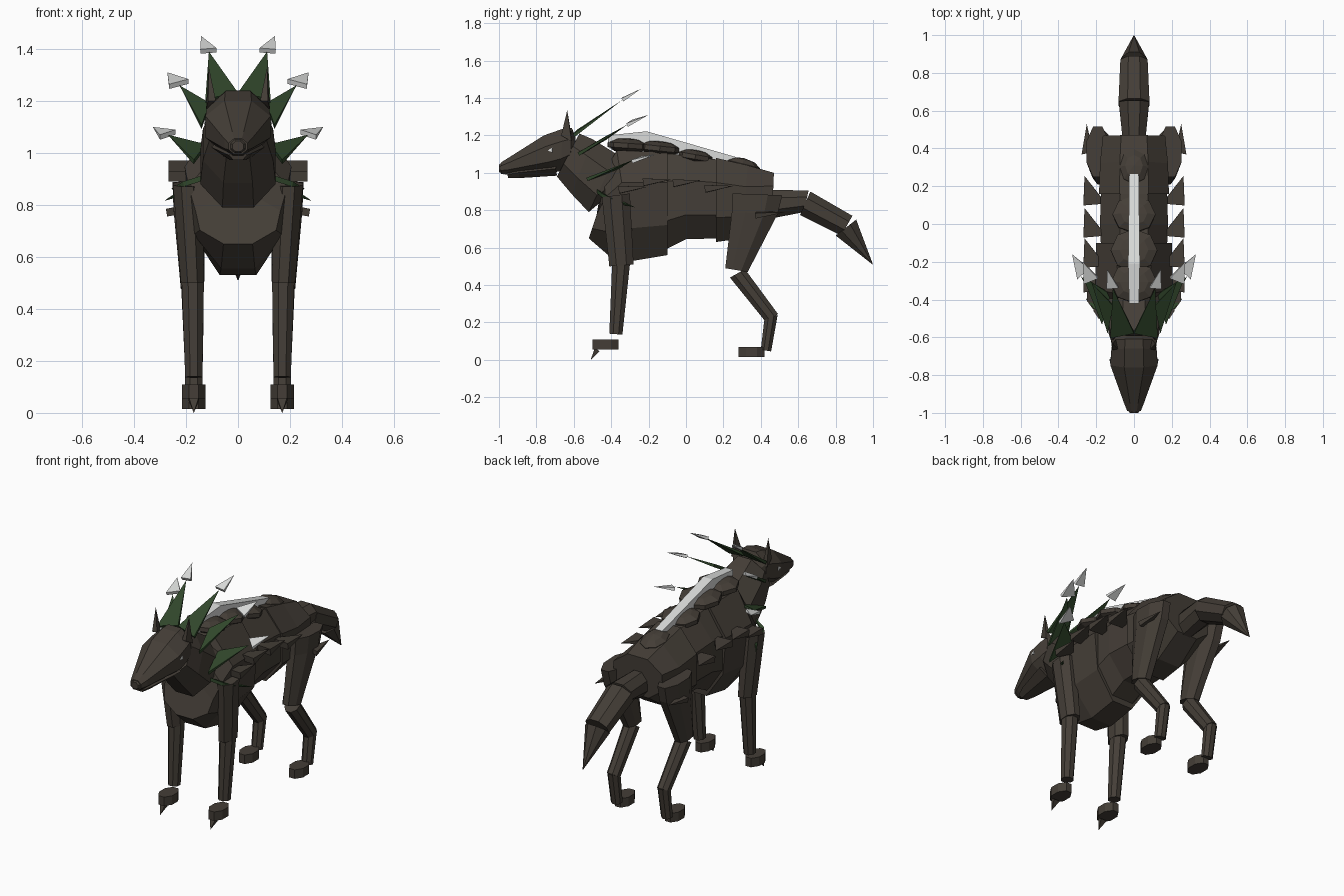
import bpy, bmesh, math
from mathutils import Vector as V


def material(name, rgb):
    m = bpy.data.materials.new(name)
    m.diffuse_color = (*rgb, 1)
    return m


HIDE = material("dark_brown_hide", (0.058, 0.048, 0.038))
GREEN = material("deep_green", (0.030, 0.062, 0.024))
BONE = material("pale_bone", (0.70, 0.71, 0.70))


def finish(name, bm, mat, mirror=False):
    bmesh.ops.recalc_face_normals(bm, faces=bm.faces)
    me = bpy.data.meshes.new(name)
    bm.to_mesh(me)
    bm.free()
    me.materials.append(mat)
    ob = bpy.data.objects.new(name, me)
    bpy.context.collection.objects.link(ob)
    if mirror:
        ob.modifiers.new("mirror", "MIRROR").use_mirror_merge = False
    return ob


def loft(name, sections, n=8, mat=HIDE, mirror=False, taper=0.0):
    """Section = (y1, z1, y2, z2, half_width, x): opposite edge points of a ring."""
    bm = bmesh.new()
    k = 1 / math.cos(math.pi / n)
    rings = []
    for y1, z1, y2, z2, w, x in sections:
        c, h = V((x, (y1 + y2) / 2, (z1 + z2) / 2)), V((0, (y1 - y2) / 2, (z1 - z2) / 2))
        ring = []
        for i in range(n):
            a = math.tau * (i + 0.5) / n
            wide = w * k * math.sin(a) * (1 + taper * math.cos(a))
            ring.append(bm.verts.new(c + h * math.cos(a) * k + V((wide, 0, 0))))
        rings.append(ring)
    for r, s in zip(rings, rings[1:]):
        for i in range(n):
            j = (i + 1) % n
            bm.faces.new((r[i], r[j], s[j], s[i]))
    bm.faces.new(rings[0])
    bm.faces.new(rings[-1])
    return finish(name, bm, mat, mirror)


def blade(name, a, b, tip, thick, mat=HIDE, mirror=True):
    """Flat wedge from base edge a-b to a point."""
    a, b, tip = V(a), V(b), V(tip)
    nrm = (b - a).cross(tip - a).normalized() * thick / 2
    bm = bmesh.new()
    p, q, r, s, t = [bm.verts.new(c) for c in (a + nrm, b + nrm, b - nrm, a - nrm, tip)]
    bm.faces.new((p, q, r, s))
    for e, f in ((p, q), (q, r), (r, s), (s, p)):
        bm.faces.new((e, f, t))
    return finish(name, bm, mat, mirror)


# Torso
loft("chest", [(-0.46, 0.83, -0.52, 0.65, 0.155, 0), (-0.44, 1.0, -0.41, 0.555, 0.18, 0),
               (-0.37, 1.12, -0.28, 0.53, 0.195, 0), (-0.10, 1.11, -0.10, 0.56, 0.19, 0)], taper=0.14)
loft("abdomen", [(-0.12, 1.11, -0.12, 0.585, 0.175, 0), (0.0, 1.09, 0.0, 0.645, 0.18, 0),
                 (0.18, 1.07, 0.18, 0.65, 0.175, 0)])
loft("rump", [(0.16, 1.08, 0.16, 0.63, 0.185, 0), (0.33, 1.04, 0.30, 0.65, 0.18, 0),
              (0.47, 1.0, 0.46, 0.76, 0.165, 0)])

# Neck and head
loft("neck", [(-0.57, 1.21, -0.69, 0.98, 0.11, 0), (-0.50, 1.18, -0.61, 0.885, 0.135, 0),
              (-0.37, 1.10, -0.52, 0.79, 0.145, 0), (-0.28, 1.08, -0.39, 0.90, 0.14, 0)])
loft("head", [(-0.99, 1.055, -0.99, 0.995, 0.036, 0), (-0.95, 1.08, -0.95, 0.99, 0.052, 0),
              (-0.76, 1.20, -0.72, 1.0, 0.125, 0), (-0.66, 1.235, -0.67, 1.01, 0.12, 0),
              (-0.61, 1.24, -0.62, 1.04, 0.112, 0), (-0.59, 1.19, -0.60, 1.08, 0.09, 0)])
loft("jaw", [(-0.96, 1.01, -0.95, 0.972, 0.03, 0), (-0.90, 1.03, -0.89, 0.972, 0.05, 0),
             (-0.70, 1.06, -0.69, 0.985, 0.09, 0)], 6)
loft("nose", [(-1.0, 1.045, -1.0, 1.005, 0.022, 0), (-0.975, 1.06, -0.975, 0.99, 0.04, 0)])
blade("ear", (0.100, -0.665, 1.20), (0.108, -0.61, 1.17), (0.113, -0.635, 1.335), 0.03)
blade("eye", (0.121, -0.738, 1.12), (0.126, -0.715, 1.11), (0.126, -0.715, 1.135), 0.009, BONE)

# Tail
loft("tail_base", [(0.44, 0.91, 0.45, 0.755, 0.06, 0), (0.655, 0.905, 0.63, 0.79, 0.08, 0)])
loft("tail_middle", [(0.665, 0.90, 0.61, 0.775, 0.082, 0), (0.89, 0.77, 0.83, 0.665, 0.072, 0)])
loft("tail_tip", [(0.91, 0.75, 0.80, 0.665, 0.068, 0), (0.999, 0.512, 0.996, 0.511, 0.002, 0)])

# Front legs
loft("front_upper_leg", [(-0.45, 0.87, -0.30, 0.89, 0.055, 0.195),
                         (-0.41, 0.50, -0.28, 0.51, 0.045, 0.175)], mirror=True)
loft("front_lower_leg", [(-0.395, 0.51, -0.30, 0.51, 0.043, 0.174),
                         (-0.41, 0.14, -0.34, 0.135, 0.033, 0.17)], mirror=True)
# Hind legs
loft("hind_upper_leg", [(0.25, 0.89, 0.515, 0.88, 0.06, 0.192), (0.245, 0.79, 0.49, 0.78, 0.06, 0.188),
                        (0.21, 0.49, 0.33, 0.47, 0.045, 0.175)], mirror=True)
loft("hind_middle_leg", [(0.235, 0.44, 0.315, 0.485, 0.042, 0.175),
                         (0.425, 0.205, 0.492, 0.245, 0.036, 0.17)], mirror=True)
loft("hind_lower_leg", [(0.42, 0.225, 0.49, 0.24, 0.035, 0.17),
                        (0.40, 0.055, 0.455, 0.045, 0.032, 0.17)], mirror=True)

# Paws and claws
for tag, y, z in (("front", -0.36, 0.055), ("hind", 0.42, 0.015)):
    loft(tag + "_paw", [(y - 0.14, z, y, z, 0.045, 0.17),
                        (y - 0.14, z + 0.055, y, z + 0.055, 0.045, 0.17)], mirror=True)
    if tag == "front":
        blade("front_claw", (0.15, y - 0.115, z), (0.19, y - 0.115, z), (0.17, y - 0.15, 0.0), 0.03)

# Mane blades with pale arrowhead tips: base edge, tip, arrow base edge, arrow point
mane = [
    ((0.0, -0.575, 1.225), (0.125, -0.60, 1.20), (0.112, -0.34, 1.39),
     (0.083, -0.335, 1.395), (0.145, -0.34, 1.39), (0.142, -0.24, 1.45)),
    ((0.11, -0.43, 1.185), (0.14, -0.575, 1.10), (0.225, -0.31, 1.26),
     (0.19, -0.285, 1.275), (0.265, -0.315, 1.255), (0.272, -0.20, 1.31)),
    ((0.125, -0.37, 1.025), (0.17, -0.53, 0.965), (0.27, -0.28, 1.07),
     (0.24, -0.235, 1.08), (0.30, -0.29, 1.06), (0.328, -0.16, 1.10)),
]
for a, b, t, ta, tb, tt in mane:
    blade("mane_blade", a, b, t, 0.018, GREEN)
    blade("mane_blade_tip", ta, tb, tt, 0.02, BONE)
blade("shoulder_blade", (0.13, -0.48, 0.905), (0.21, -0.45, 0.88), (0.26, -0.39, 0.86), 0.02, GREEN)
blade("shoulder_blade_lower", (0.20, -0.38, 0.86), (0.23, -0.36, 0.84), (0.285, -0.27, 0.815), 0.02, GREEN)

# Dorsal ridge
loft("dorsal_ridge", [(-0.42, 1.20, -0.41, 1.13, 0.026, 0), (-0.21, 1.222, -0.21, 1.10, 0.031, 0),
                      (0.265, 1.085, 0.25, 1.02, 0.025, 0)], 4, BONE)

# Back scales
for y, z, rx, ry, rz, tilt in ((-0.31, 1.145, 0.13, 0.115, 0.042, -4), (-0.14, 1.13, 0.13, 0.12, 0.042, -6),
                               (0.05, 1.085, 0.12, 0.105, 0.04, -10), (0.30, 1.035, 0.08, 0.10, 0.045, -14)):
    bm = bmesh.new()
    bmesh.ops.create_uvsphere(bm, u_segments=8, v_segments=5, radius=1)
    bmesh.ops.scale(bm, vec=(rx, ry, rz), verts=bm.verts)
    scale = finish("back_scale", bm, HIDE)
    scale.location = (0, y, z)
    scale.rotation_euler.x = math.radians(tilt)

# Flank spikes
for y, z in ((-0.36, 0.91), (-0.23, 0.95), (-0.07, 0.945), (0.10, 0.915)):
    blade("flank_spike", (0.268, y, z), (0.15, y + 0.01, z), (0.262, y + 0.155, z + 0.015), 0.04)
blade("hip_spike", (0.275, 0.37, 0.77), (0.22, 0.38, 0.78), (0.25, 0.53, 0.79), 0.03)
